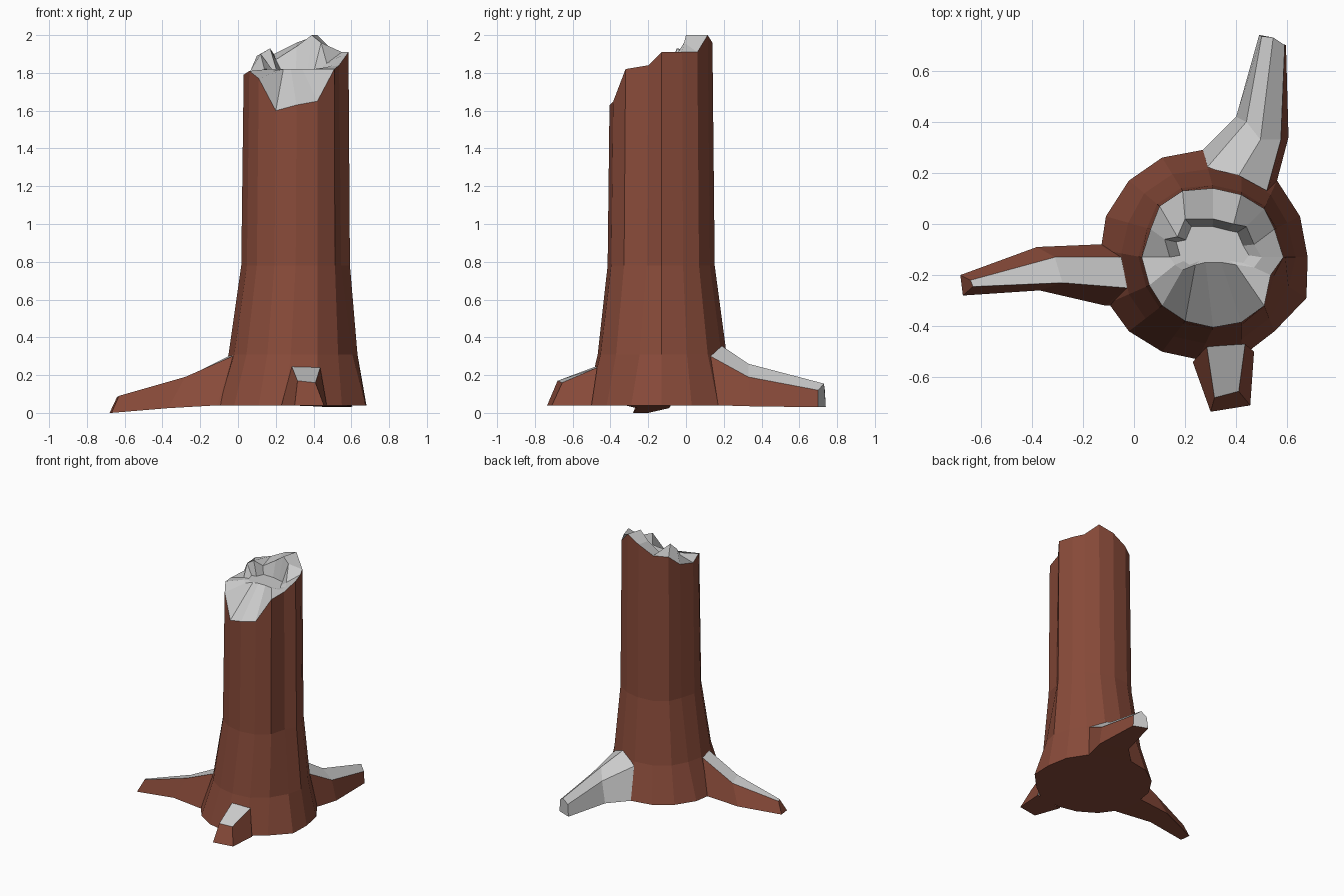
import bpy
from mathutils import Vector

bark = bpy.data.materials.new("bark")
bark.diffuse_color = (0.25, 0.07, 0.042, 1)


def make(name, verts, faces, mat=None):
    me = bpy.data.meshes.new(name)
    me.from_pydata(verts, [], faces)
    me.update()
    ob = bpy.data.objects.new(name, me)
    bpy.context.collection.objects.link(ob)
    if mat:
        me.materials.append(mat)
    return ob


def bridge(n, rings):
    """Quads between consecutive closed rings of n points."""
    return [(r * n + i, r * n + (i + 1) % n, (r + 1) * n + (i + 1) % n, (r + 1) * n + i)
            for r in range(rings - 1) for i in range(n)]


# Trunk outlines, counter-clockwise from +x: flared foot and jagged rim
foot = [(.68, -.13), (.65, .03), (.56, .17), (.42, .26), (.27, .29), (.11, .26),
        (-.02, .17), (-.11, .03), (-.13, -.10), (-.10, -.31), (-.02, -.42), (.11, -.50),
        (.25, -.53), (.42, -.52), (.55, -.42), (.675, -.29)]
rim = [(.585, -.13, 1.91), (.55, -.02, 1.91), (.51, .06, 1.91), (.42, .115, 2.0),
       (.31, .14, 1.96), (.19, .13, 1.90), (.10, .07, 1.89), (.065, -.02, 1.81),
       (.03, -.13, 1.79), (.06, -.24, 1.81), (.11, -.32, 1.77), (.20, -.38, 1.60),
       (.31, -.405, 1.63), (.42, -.385, 1.65), (.51, -.32, 1.82), (.535, -.20, 1.84)]
N = len(rim)
verts = []
for z, t in ((.04, 0), (.31, .5), (.78, .92)):
    for f, r in zip(foot, rim):
        p = Vector(f).lerp(Vector(r[:2]), t)
        verts.append((p.x, p.y, z))
verts += rim
make("trunk", verts, bridge(N, 4) + [tuple(reversed(range(N)))], bark)

# Splintered wood: rim, splinter crests, then the hollow floor
crest = [(.50, -.13, 1.84), (.47, -.08, 1.85), (.44, -.01, 1.96), (.39, .00, 2.0),
         (.31, .02, 1.94), (.20, .02, 1.87), (.17, -.05, 1.93), (.12, -.06, 1.90),
         (.14, -.13, 1.82), (.16, -.16, 1.82), (.19, -.18, 1.81), (.24, -.16, 1.82),
         (.28, -.15, 1.82), (.34, -.15, 1.82), (.40, -.16, 1.82), (.47, -.17, 1.83)]
mid = Vector((.30, -.10, 1.82))
floor = []
for c in crest:
    p = Vector(c).lerp(mid, .25)
    floor.append((p.x, p.y, 1.82))
fan = [(2 * N + i, 2 * N + (i + 1) % N, 3 * N) for i in range(N)]
make("broken_top", rim + crest + floor + [mid], bridge(N, 3) + fan)


def root(name, sections, bare, bare_tip=False):
    """Loft sections outward; strips listed in bare are exposed wood."""
    n = len(sections[0])
    verts = [p for s in sections for p in s]
    groups = {True: [], False: []}
    for f in bridge(n, len(sections)):
        groups[f[0] % n in bare].append(f)
    groups[bare_tip].append(tuple(range(len(verts) - n, len(verts))))
    make(name + "_bark", verts, groups[False], bark)
    make(name + "_wood", verts, groups[True])


# Sections run counter-clockwise seen from the tip, starting bottom
root("left_root", [
    [(-.05, -.08, .04), (-.05, -.32, .04), (-.02, -.25, .31), (-.04, -.13, .31)],
    [(-.14, -.08, .04), (-.11, -.32, .04), (-.03, -.25, .30), (-.05, -.13, .30)],
    [(-.38, -.09, .025), (-.37, -.26, .025), (-.28, -.23, .19), (-.31, -.13, .17)],
    [(-.68, -.20, 0), (-.67, -.28, 0), (-.63, -.245, .09), (-.64, -.22, .085)],
], {2})

root("front_root", [
    [(.23, -.54, .04), (.47, -.50, .04), (.435, -.47, .24), (.285, -.48, .245)],
    [(.30, -.735, .04), (.455, -.71, .04), (.41, -.655, .16), (.315, -.68, .17)],
], {2})

root("back_root", [
    [(.56, .17, .04), (.27, .29, .04), (.285, .22, .28), (.41, .19, .355), (.52, .13, .30)],
    [(.605, .34, .035), (.40, .42, .035), (.44, .40, .19), (.495, .33, .26), (.575, .33, .19)],
    [(.595, .70, .03), (.49, .74, .03), (.50, .735, .12), (.545, .73, .155), (.59, .70, .12)],
], {1, 2, 3}, True)
